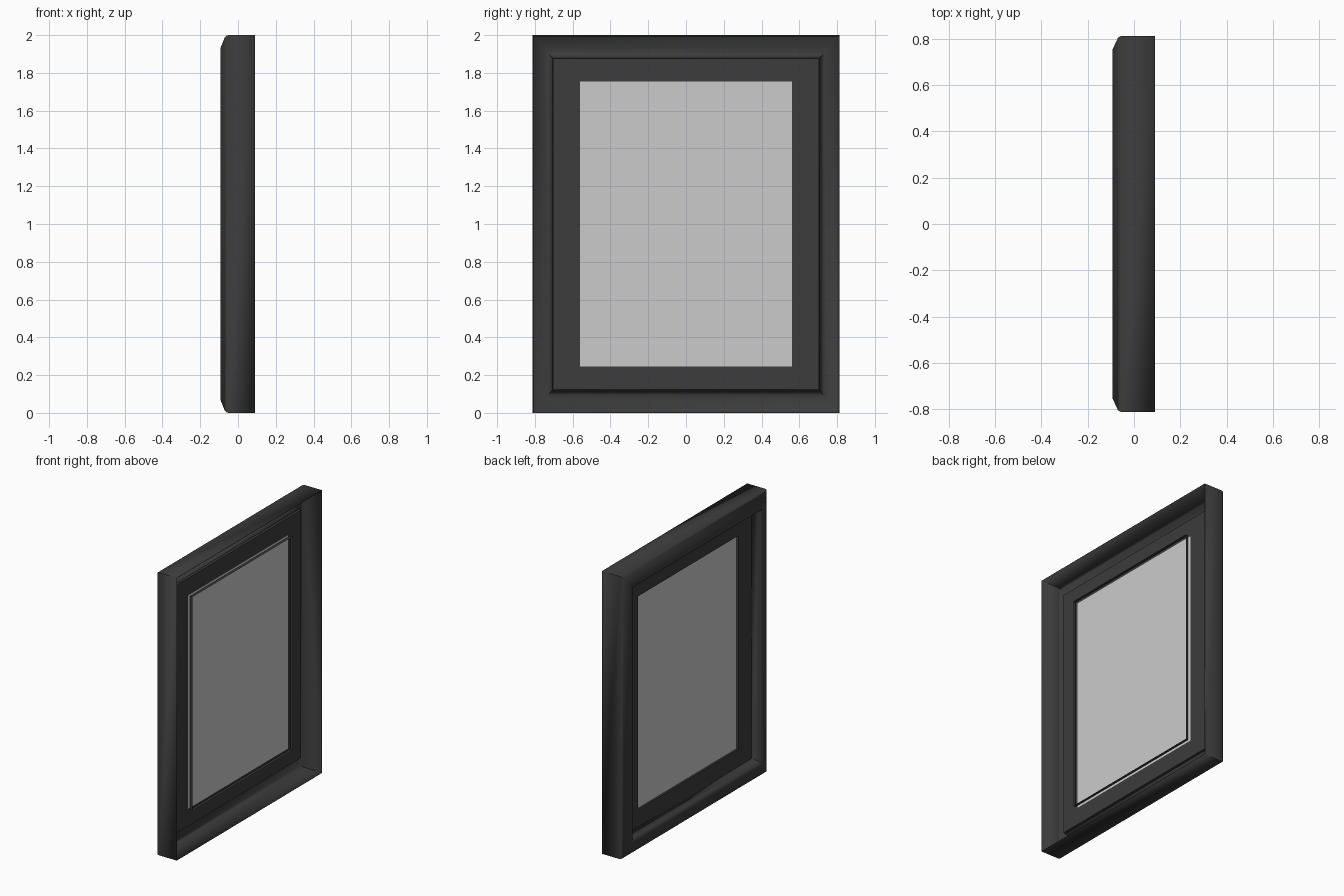
import bpy
import bmesh
import math

cube = bpy.data.objects.get("Cube")
if cube:
    bpy.data.objects.remove(cube, do_unlink=True)

HALF_Y, HALF_Z = 0.8125, 1.0


def material(name, rgb):
    mat = bpy.data.materials.new(name)
    mat.use_nodes = True
    color = (*rgb, 1)
    mat.diffuse_color = color
    bsdf = mat.node_tree.nodes["Principled BSDF"]
    bsdf.inputs["Base Color"].default_value = color
    bsdf.inputs["Roughness"].default_value = 0.6
    return mat


def rect_loft(name, mat, rects, closed=False, caps=False):
    """Skin a series of upright rectangles (half_y, half_z, x), back to front."""
    bm = bmesh.new()
    loops = []
    for hy, hz, x in rects:
        corners = ((-hy, -hz), (hy, -hz), (hy, hz), (-hy, hz))
        loops.append([bm.verts.new((x, y, HALF_Z + z)) for y, z in corners])
    pairs = list(zip(loops, loops[1:]))
    if closed:
        pairs.append((loops[-1], loops[0]))
    for a, b in pairs:
        for j in range(4):
            k = (j + 1) % 4
            bm.faces.new((a[j], b[j], b[k], a[k]))
    if caps:
        bm.faces.new(loops[0])
        bm.faces.new(loops[-1][::-1])
    mesh = bpy.data.meshes.new(name)
    bm.to_mesh(mesh)
    bm.free()
    mesh.materials.append(mat)
    obj = bpy.data.objects.new(name, mesh)
    bpy.context.collection.objects.link(obj)
    return obj


charcoal = material("charcoal_frame", (0.045, 0.045, 0.045))
pale_grey = material("pale_grey_pane", (0.6, 0.6, 0.6))

# Moulded outer frame: hollow shell, open at the back (inset, x)
profile = [(0, 0.09), (0, -0.052), (0.003, -0.062), (0.01, -0.07),
           (0.058, -0.092), (0.08, -0.092), (0.092, -0.086),
           (0.101, -0.072), (0.108, -0.018)]
frame = rect_loft("moulded_frame", charcoal,
                  [(HALF_Y - i, HALF_Z - 1.14 * i, x) for i, x in profile])
shell = frame.modifiers.new("wall", "SOLIDIFY")
shell.thickness = 0.003
shell.offset = -1
bpy.context.view_layer.objects.active = frame
frame.select_set(True)
bpy.ops.object.shade_smooth_by_angle(angle=math.radians(35))

# Flat inner border with a rectangular opening
outer, hole = (0.704, 0.877), (0.56, 0.755)
rect_loft("inner_border", charcoal,
          [(*outer, 0), (*outer, -0.018), (*hole, -0.018), (*hole, 0)],
          closed=True)

# Pane set in the opening
rect_loft("pane", pale_grey, [(*hole, 0), (*hole, -0.004)], caps=True)

# Thin retaining strip standing just behind the pane
rect_loft("retaining_strip", charcoal, [(*hole, 0.037), (*hole, 0.018)])
